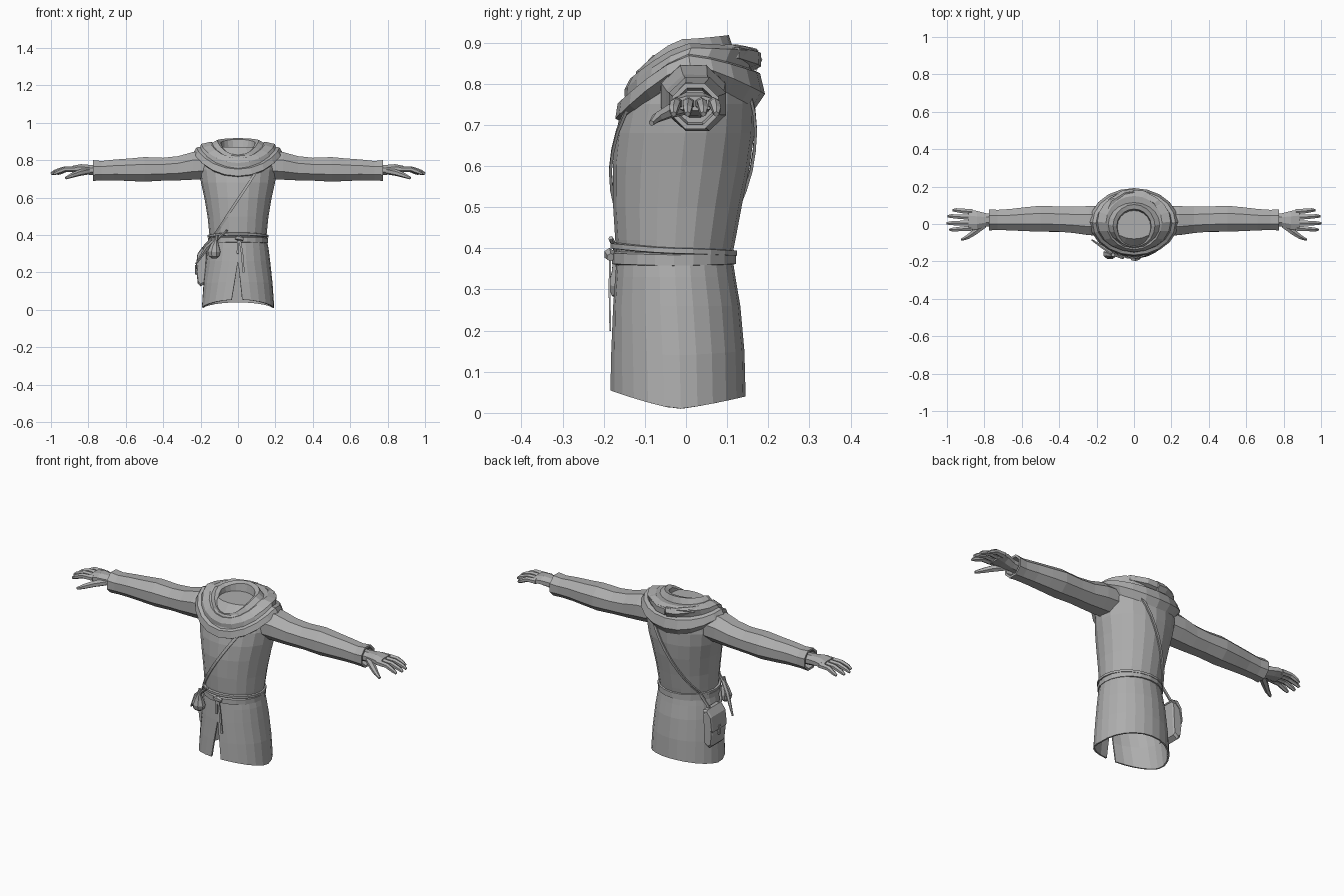
import bpy, bmesh, math
from mathutils import Vector

cloth = bpy.data.materials.new("grey_cloth")
cloth.diffuse_color = (0.42, 0.42, 0.42, 1)


def loft(name, rings, close=True, caps=(True, True)):
    """Bridge rings of equal point count into one flat-shaded mesh."""
    bm = bmesh.new()
    rows = [[bm.verts.new(p) for p in r] for r in rings]
    n = len(rows[0])
    for a, b in zip(rows, rows[1:]):
        for i in range(n if close else n - 1):
            j = (i + 1) % n
            bm.faces.new((a[i], a[j], b[j], b[i]))
    for row, cap in zip((rows[0], rows[-1]), caps):
        if cap:
            bm.faces.new(row)
    bmesh.ops.remove_doubles(bm, verts=bm.verts, dist=1e-5)
    bmesh.ops.recalc_face_normals(bm, faces=bm.faces)
    me = bpy.data.meshes.new(name)
    bm.to_mesh(me)
    bm.free()
    me.materials.append(cloth)
    ob = bpy.data.objects.new(name, me)
    bpy.context.collection.objects.link(ob)
    return ob


def girth(rx, yf, yb, zf, zs, zb, n=20, power=1.4, gap=(0, 0), grow=0):
    """Ring round the body, starting at the front; gap leaves a front slit open."""
    pts = []
    opened = gap != (0, 0) or grow
    for i in range(n + 1 if opened else n):
        t = i / n
        a = gap[0] + t * (2 * math.pi - gap[0] - gap[1])
        c = math.cos(a)
        z = zs + ((zf if c > 0 else zb) - zs) * abs(c) ** power
        pts.append((rx * math.sin(a), (yf + yb) / 2 - (yb - yf) / 2 * c, z))
    return pts


def tube(name, path, n=6, ref=(0, 0, 1)):
    """Path of (x, y, z, half_side, half_up) lofted as a tapered tube."""
    pts = [Vector(p[:3]) for p in path]
    rings = []
    for i, p in enumerate(path):
        t = (pts[min(i + 1, len(pts) - 1)] - pts[max(i - 1, 0)]).normalized()
        side = t.cross(Vector(ref)).normalized()
        up = side.cross(t)
        rings.append([pts[i] + side * p[3] * math.cos(a) + up * p[4] * math.sin(a)
                      for a in (2 * math.pi * (k + 0.5) / n for k in range(n))])
    return loft(name, rings)


# Tunic body: z, half width, front y, back y
BODY = [(.37, .150, -.165, .110), (.42, .155, -.172, .120), (.50, .163, -.177, .135),
        (.60, .180, -.178, .155), (.68, .198, -.170, .166), (.75, .208, -.155, .168),
        (.82, .200, -.125, .160), (.87, .130, -.080, .120)]
loft("tunic_body", [girth(w, f, b, z, z, z) for z, w, f, b in BODY])


def on_body(x, z, back=False, off=.006):
    """Point on the tunic surface at x, z."""
    for p, q in zip(BODY, BODY[1:]):
        if z <= q[0]:
            break
    t = (z - p[0]) / (q[0] - p[0])
    w, f, b = (p[k] + t * (q[k] - p[k]) for k in (1, 2, 3))
    h = math.sqrt(max(0, 1 - (x / w) ** 2)) * ((b - f) / 2 + off)
    return (x, (f + b) / 2 + (h if back else -h), z)


# Skirt with a slit opening towards the hem
SKIRT = [(.385, .385, .385, .152, -.168, .112, 0, 0), (.33, .33, .33, .163, -.172, .120, 0, 0),
         (.26, .26, .26, .172, -.177, .132, 0, 0), (.15, .14, .15, .185, -.182, .142, .07, .10),
         (.055, .01, .04, .194, -.185, .145, .12, .18)]
skirt = loft("skirt", [girth(w, f, b, zf, zs, zb, 24, 1.3, (g, h), 1)
                       for zf, zs, zb, w, f, b, g, h in SKIRT], False, (False, False))
mod = skirt.modifiers.new("thickness", 'SOLIDIFY')
mod.thickness = .008

# Belt band and the second cord above it
loft("belt", [girth(.150 + d, -.170 - d, .112 + d, z, z - .004, z, 20)
              for d, z in ((0, .360), (.010, .362), (.010, .388), (0, .392))], caps=(False, False))
loft("belt_cord", [girth(.150 + d, -.172 - d, .112 + d, z + .012, z, z - .006, 20)
                   for d, z in ((0, .386), (.012, .388), (.012, .400), (0, .402))], caps=(False, False))

# Knot and hanging belt ends
tube("belt_knot", [(-.015, -.183, .385, .012, .008), (.005, -.186, .385, .014, .016),
                   (.028, -.183, .378, .010, .010)])
tube("belt_end_long", [(.008, -.184, .385, .004, .008), (.022, -.186, .30, .003, .008),
                       (.030, -.184, .20, .003, .008)], 4, (1, 0, 0))
tube("belt_end_short", [(0, -.184, .385, .004, .008), (-.002, -.186, .30, .003, .007)], 4, (1, 0, 0))

# Cowl: outer folds, rim, then the neck hollow
COWL = [(.205, -.150, .165, .705, .815, .735), (.236, -.172, .192, .715, .845, .775),
        (.222, -.166, .180, .752, .868, .825), (.203, -.148, .160, .758, .872, .835),
        (.196, -.150, .176, .785, .887, .880), (.150, -.136, .150, .812, .898, .890),
        (.138, -.122, .115, .810, .892, .885), (.112, -.122, .104, .828, .908, .918),
        (.092, -.104, .080, .820, .895, .912), (.085, -.092, .070, .790, .835, .860)]
bowl = [(0, -.012, .765)] * 20
loft("cowl", [girth(*r) for r in COWL] + [bowl], caps=(True, False))

# Hood folds bunched at the back of the neck
for s in (1, -1):
    tube("hood_fold", [(s * .155, .03, .875, .02, .015), (s * .115, .115, .875, .028, .022),
                       (s * .05, .158, .862, .025, .026), (0, .166, .858, .02, .028)], 5)

# Arms and hands on both sides: x, y, z, half width, half height
SLEEVE = [(.15, .015, .775, .085, .080), (.24, .018, .770, .084, .080), (.32, .022, .757, .076, .070),
          (.40, .026, .752, .073, .066), (.50, .028, .751, .075, .071), (.58, .026, .749, .069, .065),
          (.66, .023, .748, .062, .060), (.73, .022, .744, .058, .056), (.775, .022, .745, .061, .060),
          (.775, .022, .745, .050, .048), (.74, .022, .745, .045, .042)]
PALM = [(.73, .022, .745, .036, .030), (.79, .022, .748, .038, .029),
        (.84, .020, .755, .054, .026), (.885, .022, .752, .060, .019)]
for s in (1, -1):
    side = "right" if s > 0 else "left"
    for part, secs in (("sleeve", SLEEVE), ("palm", PALM)):
        loft(side + "_" + part,
             [[(s * x, y + ry * math.cos(a), z + rz * math.sin(a))
               for a in (math.tau * k / 8 + .39 for k in range(8))]
              for x, y, z, ry, rz in secs])
    for y, tip, spread in ((.066, .968, .008), (.036, .995, .006), (.006, 1.0, -.002), (-.022, .985, -.008)):
        mid = (.87 + tip) / 2
        tube(side + "_finger", [(s * .865, y, .752, .016, .016), (s * mid, y + spread / 2, .751, .014, .014),
                                (s * (tip - .02), y + spread, .737, .012, .012),
                                (s * tip, y + spread, .726, .007, .007)])
    tube(side + "_thumb", [(s * .80, -.005, .742, .018, .018), (s * .85, -.042, .732, .018, .017),
                           (s * .89, -.070, .718, .013, .013), (s * .922, -.084, .704, .007, .007)])

# Shoulder strap, crossing front and back down to the satchel
for name, back, top in (("strap_front", False, .125), ("strap_back", True, .09)):
    path = []
    for i in range(9):
        t = i / 8
        x, y, z = on_body(top + (-.125 - top) * t, .78 - .38 * t, back)
        path.append((x, y, z, .010, .005))
    path.append((-.178, .06 if back else -.05, .34, .010, .005))
    path.append((-.200, .05 if back else .0, .30, .008, .005))
    tube(name, path, 4, (0, 1, 0))

# Satchel with flap and buckle on the left hip
def slab(name, yc, half, prof):
    """Side profile of (x, z) extruded along y with tapered ends."""
    cx = sum(p[0] for p in prof) / len(prof)
    cz = sum(p[1] for p in prof) / len(prof)
    rings = [[(cx + (x - cx) * k, yc + y, cz + (z - cz) * k) for x, z in prof]
             for y, k in ((-half, .85), (-half * .85, 1), (half * .85, 1), (half, .85))]
    return loft(name, rings)


slab("satchel", .03, .062, [(-.165, .32), (-.190, .325), (-.212, .29), (-.222, .20), (-.215, .14),
                            (-.200, .125), (-.175, .14)])
slab("satchel_flap", .03, .066, [(-.165, .33), (-.192, .335), (-.217, .30), (-.226, .22),
                                 (-.220, .215), (-.205, .29)])
slab("satchel_buckle", .03, .010, [(-.215, .24), (-.229, .24), (-.229, .19), (-.215, .19)])

# Round drawstring pouch
tube("pouch", [(-.112, -.165, .40, .010, .010), (-.118, -.168, .372, .010, .010),
               (-.124, -.162, .345, .024, .020), (-.128, -.160, .312, .037, .030),
               (-.128, -.158, .288, .030, .025), (-.128, -.156, .275, .012, .010)], 8, (0, 1, 0))

# Small sheathed knife hung slantwise behind the pouch
tube("knife_handle", [(-.058, -.183, .425, .006, .006), (-.115, -.160, .375, .009, .008)], 6, (0, 1, 0))
tube("knife_sheath", [(-.115, -.160, .378, .014, .008), (-.165, -.125, .335, .014, .008),
                      (-.225, -.085, .245, .005, .004)], 6, (0, 1, 0))
